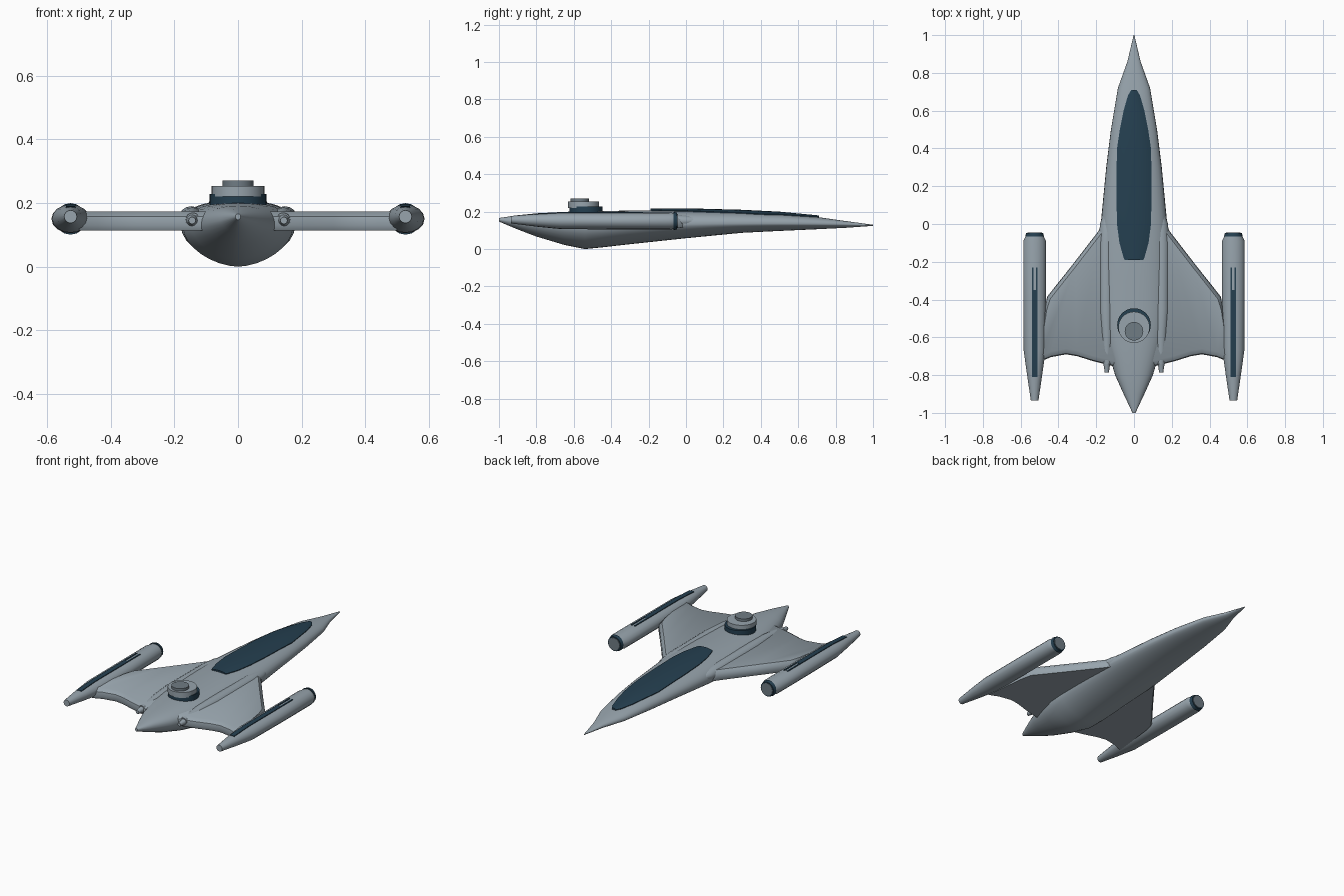
import bpy, bmesh, math

if "Cube" in bpy.data.objects:
    bpy.data.objects.remove(bpy.data.objects["Cube"])


def material(name, rgb):
    m = bpy.data.materials.new(name)
    m.diffuse_color = (*rgb, 1)
    m.use_nodes = True
    m.node_tree.nodes["Principled BSDF"].inputs["Base Color"].default_value = m.diffuse_color
    return m


GREY = material("hull grey", (0.31, 0.37, 0.415))
BLUE = material("dark blue", (0.018, 0.05, 0.08))
STEEL = material("steel grey", (0.16, 0.20, 0.23))


def loft(name, rings, mat, angle=32, mirror=False):
    """Skin a closed solid through rings of equal point count."""
    bm = bmesh.new()
    vs = [[bm.verts.new(p) for p in r] for r in rings]
    n = len(rings[0])
    for a, b in zip(vs, vs[1:]):
        for i in range(n):
            j = (i + 1) % n
            bm.faces.new((a[i], a[j], b[j], b[i]))
    bm.faces.new(vs[0])
    bm.faces.new(vs[-1])
    bmesh.ops.recalc_face_normals(bm, faces=bm.faces)
    me = bpy.data.meshes.new(name)
    bm.to_mesh(me)
    bm.free()
    me.materials.append(mat)
    ob = bpy.data.objects.new(name, me)
    bpy.context.collection.objects.link(ob)
    bpy.ops.object.select_all(action='DESELECT')
    ob.select_set(True)
    bpy.context.view_layer.objects.active = ob
    bpy.ops.object.shade_smooth_by_angle(angle=math.radians(angle))
    if mirror:
        ob.modifiers.new("Mirror", 'MIRROR')
    return ob


def interp(table, y):
    """Linear lookup in rows sorted by falling y."""
    for a, b in zip(table, table[1:]):
        if a[0] >= y >= b[0]:
            t = (a[0] - y) / (a[0] - b[0])
            return [p + (q - p) * t for p, q in zip(a, b)][1:]


def oval(x, y, z, rx, rz, n=16):
    return [(x + rx * math.cos(2 * math.pi * i / n), y, z + rz * math.sin(2 * math.pi * i / n))
            for i in range(n)]


def disc(name, y, r, z0, z1, mat):
    ring = [(r * math.cos(math.pi * i / 16), y + r * math.sin(math.pi * i / 16)) for i in range(32)]
    loft(name, [[(px, py, z) for px, py in ring] for z in (z0, z1)], mat)


# Fuselage: y, half width, top z, chine z, bottom z
HULL = [(1, .002, .13, .127, .124), (.86, .035, .149, .131, .114), (.72, .085, .169, .133, .107),
        (.5, .122, .19, .135, .097), (.3, .147, .2, .135, .087), (0, .176, .208, .132, .058),
        (-.3, .18, .206, .125, .026), (-.45, .178, .203, .12, .009), (-.54, .172, .202, .12, 0),
        (-.65, .145, .199, .125, .022), (-.8, .1, .191, .135, .067), (-.9, .055, .181, .145, .105),
        (-1, .008, .166, .157, .147)]
TOP_POWER, LOW_POWER = 2.4, 1.75


def hull_ring(y):
    w, zt, zm, zb = interp(HULL, y)
    pts = []
    for i in range(32):
        c, s = math.cos(math.pi * i / 16), math.sin(math.pi * i / 16)
        k = 2 / (TOP_POWER if s >= 0 else LOW_POWER)
        h = zt - zm if s >= 0 else zm - zb
        pts.append((math.copysign(w * abs(c) ** k, c), y, zm + math.copysign(h * abs(s) ** k, s)))
    return pts


def hull_top(x, y):
    w, zt, zm, _ = interp(HULL, y)
    return zm + (zt - zm) * max(0, 1 - abs(x / w) ** TOP_POWER) ** (1 / TOP_POWER)


loft("fuselage", [hull_ring(r[0]) for r in HULL], GREY, 40)

# Canopy: thin shell following the fuselage top
CANOPY = [(.71, .014), (.68, .032), (.6, .055), (.5, .075), (.4, .09), (.3, .092), (.15, .093),
          (0, .09), (-.1, .077), (-.175, .056), (-.19, .05)]
rings = []
for y, w in CANOPY:
    xs = [w * (i / 6 - 1) for i in range(13)]
    over = [(x, y, hull_top(x, y) + .004 + .006 * (1 - (x / w) ** 2)) for x in xs]
    under = [(x, y, hull_top(x, y) - .004) for x in reversed(xs)]
    rings.append(over + under)
loft("canopy", rings, BLUE)

# Wings: flat plates with bevelled edges; x, y, inset x, inset y
WING = [(.08, .05, 0, -.02), (.165, .0, -.012, -.015), (.19, -.04, -.014, -.014),
        (.325, -.215, -.015, -.012), (.46, -.385, -.016, -.012), (.472, -.45, -.01, -.005),
        (.5, -.73, 0, .03), (.44, -.705, 0, .03), (.36, -.69, 0, .03), (.3, -.7, 0, .03),
        (.22, -.725, 0, .03), (.08, -.76, 0, .03)]
loft("wing", [[(x + dx * k, y + dy * k, z) for x, y, dx, dy in WING]
              for z, k in ((.114, .3), (.13, 0), (.158, .15), (.174, 1))], GREY, 40, True)

# Engine humps beside the fuselage with small nozzles
HUMP = [(.12, .135, .15, .008, .01), (0, .14, .15, .04, .03), (-.1, .145, .15, .042, .038),
        (-.45, .147, .15, .04, .04), (-.58, .143, .15, .034, .036), (-.74, .142, .147, .022, .022)]
loft("engine_hump", [oval(x, y, z, a, b) for y, x, z, a, b in HUMP], GREY, 40, True)
loft("nozzle", [oval(.144, y, .145, r, r, 12) for y, r in
                ((-.69, .02), (-.73, .021), (-.745, .017), (-.785, .011))], GREY, 30, True)

# Wingtip pods: y, centre z, half width, half height
NX = .526
POD = [(-.055, .15, .043, .043), (-.09, .15, .06, .045), (-.4, .15, .06, .045),
       (-.67, .151, .058, .044), (-.8, .154, .04, .034), (-.935, .157, .02, .02)]
loft("wingtip_pod", [oval(NX, y, z, a, b) for y, z, a, b in POD], GREY, 40, True)
loft("pod_collar", [oval(NX, y, .15, r, r) for y, r in ((-.066, .0495), (-.047, .0445))], BLUE, 30, True)
loft("pod_face", [oval(NX, y, .15, .038, .038) for y in (-.05, -.044)], STEEL, 30, True)


def strip(name, x0, x1, ys):
    rows = []
    for y in ys:
        zc, _, h = interp(POD, y)
        t, b = zc + h + .002, zc + h - .005
        rows.append([(x0, y, b), (x1, y, b), (x1, y, t), (x0, y, t)])
    loft(name, rows, BLUE, 30, True)


# Dark stripes on the pods, forked at one end
strip("pod_stripe", NX - .015, NX + .015, (-.35, -.4, -.67, -.8, -.81))
strip("stripe_prong_inner", NX - .015, NX - .006, (-.23, -.35))
strip("stripe_prong_outer", NX + .006, NX + .015, (-.23, -.35))

# Turret on the spine
disc("turret_base", -.535, .089, .185, .228, BLUE)
disc("turret_disc", -.547, .083, .22, .254, GREY)
disc("turret_cap", -.568, .049, .25, .27, STEEL)
